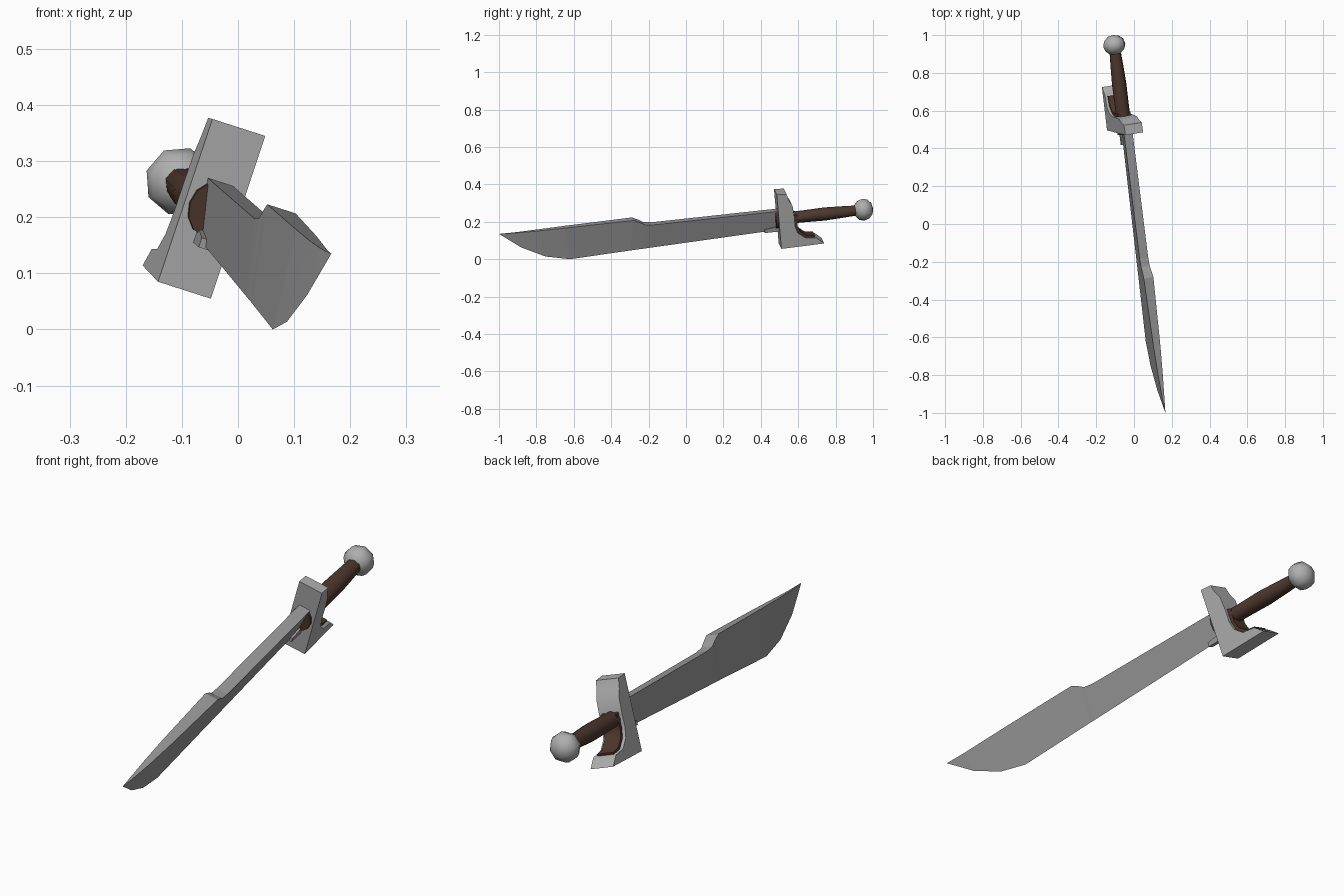
import bpy, bmesh, math
from mathutils import Vector, Matrix

if "Cube" in bpy.data.objects:
    bpy.data.objects.remove(bpy.data.objects["Cube"])

# Sword frame: F runs tip -> pommel, U towards the spine, R across the thickness
F = Vector((-0.125, 1, 0.11)).normalized()
U = Vector((0.305, 0, 0.95))
U = (U - F * U.dot(F)).normalized()
R = F.cross(U)
O = Vector((0.014, 0, 0.16))
M = Matrix((R, F, U)).transposed().to_4x4()
M.translation = O


def mat(name, rgb):
    m = bpy.data.materials.new(name)
    m.diffuse_color = (*rgb, 1)
    m.use_nodes = True
    m.node_tree.nodes["Principled BSDF"].inputs["Base Color"].default_value = m.diffuse_color
    return m


STEEL = mat("dark steel", (0.33, 0.33, 0.33))
SILVER = mat("pale steel", (0.43, 0.43, 0.43))
LEATHER = mat("brown leather", (0.075, 0.038, 0.028))


def at(y, z, r=0.0):
    """Side-view reading (y, z) on the sword's mid plane -> local (r, s, u)."""
    z -= O.z
    det = F.y * U.z - U.y * F.z
    return Vector((r, (y * U.z - z * U.y) / det, (F.y * z - F.z * y) / det))


def finish(bm, name, material, smooth=None):
    bmesh.ops.remove_doubles(bm, verts=bm.verts, dist=0.0005)
    bmesh.ops.recalc_face_normals(bm, faces=bm.faces)
    me = bpy.data.meshes.new(name)
    bm.to_mesh(me)
    bm.free()
    me.transform(M)
    me.materials.append(material)
    ob = bpy.data.objects.new(name, me)
    bpy.context.collection.objects.link(ob)
    if smooth:
        bpy.ops.object.select_all(action='DESELECT')
        ob.select_set(True)
        bpy.context.view_layer.objects.active = ob
        bpy.ops.object.shade_smooth_by_angle(angle=math.radians(smooth))
    return ob


def loft(name, rings, material, smooth=None):
    """Skin closed rings of equal length and cap both ends."""
    bm = bmesh.new()
    vs = [[bm.verts.new(p) for p in ring] for ring in rings]
    n = len(vs[0])
    for a, b in zip(vs, vs[1:]):
        for i in range(n):
            j = (i + 1) % n
            bm.faces.new((a[i], a[j], b[j], b[i]))
    bm.faces.new(vs[0])
    bm.faces.new(vs[-1])
    return finish(bm, name, material, smooth)


def prism(name, pts, half, material, smooth=None):
    return loft(name, [[at(y, z, r) for y, z in pts] for r in (-half, half)],
                material, smooth)


def turned(name, profile, sides, material, smooth):
    """Rings around the grip axis from (s, radius across, radius up)."""
    rings = [[Vector((a * math.cos(2 * math.pi * i / sides), s,
                      b * math.sin(2 * math.pi * i / sides)))
              for i in range(sides)] for s, a, b in profile]
    return loft(name, rings, material, smooth)


# Blade: wedge stations (spine y, z, edge y, z, half thickness of spine)
stations = [
    (0.50, 0.264, 0.50, 0.158, 0.024), (-0.18, 0.190, -0.20, 0.060, 0.024),
    (-0.225, 0.191, -0.235, 0.055, 0.024), (-0.25, 0.203, -0.26, 0.052, 0.025),
    (-0.285, 0.215, -0.30, 0.046, 0.027), (-0.65, 0.172, -0.62, 0.000, 0.019),
    (-0.80, 0.154, -0.75, 0.014, 0.013), (-0.90, 0.143, -0.88, 0.062, 0.007),
    (-0.998, 0.135, -0.998, 0.134, 0.0005)]
loft("blade", [[at(a, b, -t), at(a, b, t), at(c, d)]
               for a, b, c, d, t in stations], STEEL)

# Small block under the blade root
prism("blade_root", [(0.42, 0.16), (0.42, 0.143), (0.50, 0.152), (0.50, 0.18)],
      0.012, STEEL)

# Guard with a hooked foot pointing back along the grip
prism("guard", [(0.478, 0.360), (0.53, 0.362), (0.543, 0.328), (0.562, 0.300),
                (0.572, 0.24), (0.576, 0.19), (0.59, 0.155), (0.63, 0.128),
                (0.69, 0.128), (0.732, 0.099), (0.503, 0.070)],
      0.05, SILVER, 35)

# Leather lining on the inside curve of the guard
prism("guard_lining", [(0.56, 0.25), (0.59, 0.245), (0.59, 0.19), (0.604, 0.16),
                       (0.64, 0.137), (0.683, 0.136), (0.68, 0.12),
                       (0.62, 0.12), (0.56, 0.17)], 0.036, LEATHER, 35)

# Leather collar just showing on the front of the guard
turned("collar", [(0.484, 0.042, 0.05), (0.54, 0.042, 0.05)], 12, LEATHER, 35)

# Swelling grip
turned("grip", [(0.54, 0.040, 0.032), (0.64, 0.039, 0.034), (0.75, 0.040, 0.037),
                (0.84, 0.036, 0.033), (0.93, 0.031, 0.028)], 8, LEATHER, 50)

# Faceted round pommel
ball = []
for k in range(7):
    a = math.pi * k / 6
    rad = max(0.0001, 0.062 * math.sin(a))
    ball.append((0.961 - 0.053 * math.cos(a), rad, rad))
turned("pommel", ball, 8, SILVER, 50)
